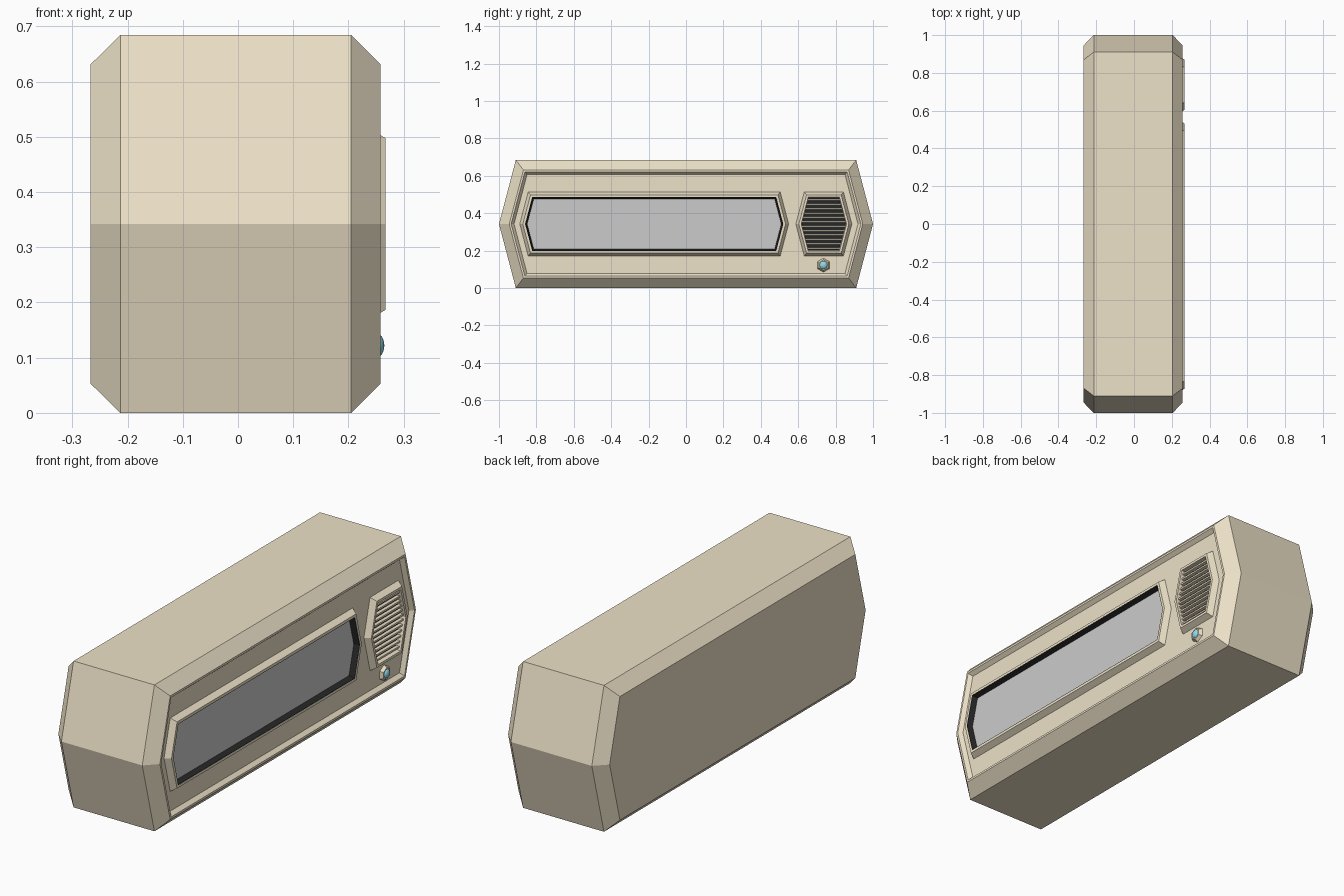
import bpy, bmesh, math
from mathutils import Matrix

if "Cube" in bpy.data.objects:
    bpy.data.objects.remove(bpy.data.objects["Cube"])

K = 0.263                      # lean of the pointed ends
MID = 0.342                    # mid height
PANEL = 0.24                   # depth of the recessed face
FRONT = 0.267                  # front of the raised frames


def material(name, rgb):
    m = bpy.data.materials.new(name)
    m.diffuse_color = (*rgb, 1)
    m.use_nodes = True
    m.node_tree.nodes["Principled BSDF"].inputs["Base Color"].default_value = m.diffuse_color
    return m


TAN = material("tan_plastic", (0.85, 0.76, 0.58))
BLACK = material("black", (0.02, 0.02, 0.02))
TEAL = material("teal", (0.28, 0.70, 0.80))


def finish(bm, name, mat):
    bmesh.ops.recalc_face_normals(bm, faces=bm.faces)
    me = bpy.data.meshes.new(name)
    bm.to_mesh(me)
    bm.free()
    ob = bpy.data.objects.new(name, me)
    bpy.context.collection.objects.link(ob)
    if mat:
        me.materials.append(mat)
    return ob


def hexagon(yc, tip, half, inset):
    """Long hexagon with pointed ends, offset inwards by inset."""
    t, h = tip - inset * math.hypot(1, K), half - inset
    c = t - K * h
    return [(yc + a, MID + b) for a, b in
            ((-t, 0), (-c, -h), (c, -h), (t, 0), (c, h), (-c, h))]


def loft(name, shape, rings, mat, closed=False):
    """Skin hexagons given as (inset, x); closed makes a hollow frame."""
    bm = bmesh.new()
    loops = [[bm.verts.new((x, y, z)) for y, z in hexagon(*shape, inset)]
             for inset, x in rings]
    pairs = list(zip(loops, loops[1:]))
    if closed:
        pairs.append((loops[-1], loops[0]))
    else:
        bm.faces.new(loops[0])
        bm.faces.new(loops[-1])
    for a, b in pairs:
        for i in range(6):
            j = (i + 1) % 6
            bm.faces.new((a[i], a[j], b[j], b[i]))
    return finish(bm, name, mat)


# Case with chamfered front and back and a recessed face
loft("case", (0, 1.0, MID), [(0.053, -FRONT), (0, -0.213), (0, 0.205), (0.053, 0.258),
                             (0.063, 0.258), (0.078, PANEL)], TAN)

# Raised frames around screen and speaker
SCREEN = (-0.17, 0.72, 0.1725)
SPEAKER = (0.737, 0.151, 0.1725)
FRAME = [(0, PANEL - 0.002), (0.017, FRONT), (0.029, FRONT), (0.033, PANEL - 0.002)]
loft("screen_frame", SCREEN, FRAME, TAN, True)
loft("speaker_frame", SPEAKER, FRAME, TAN, True)

# Black gasket lining the screen opening, and the screen
loft("screen_gasket", SCREEN, [(0.028, PANEL), (0.029, 0.2665), (0.031, 0.2665), (0.040, PANEL)],
     BLACK, True)
loft("screen", SCREEN, [(0.035, PANEL - 0.002), (0.035, PANEL + 0.002)], None)

# Speaker backing and slats
loft("speaker_backing", SPEAKER, [(0.03, PANEL - 0.002), (0.03, PANEL + 0.002)], BLACK)
bm = bmesh.new()
COUNT, HALF = 12, 0.140
for i in range(COUNT):
    dz = HALF * (2 * (i + 0.5) / COUNT - 1)
    width = 2 * (0.120 - K * abs(dz))
    bmesh.ops.create_cube(bm, size=1, matrix=Matrix.Translation((0.249, SPEAKER[0], MID + dz))
                          @ Matrix.Diagonal((0.018, width, 0.008, 1)))
finish(bm, "speaker_slats", TAN)

# Indicator lamp: six-sided collar and smooth dome
LY, LZ = 0.735, 0.122
bm = bmesh.new()
bmesh.ops.create_cone(bm, cap_ends=True, segments=6, radius1=0.038, radius2=0.028, depth=0.016,
                      matrix=Matrix.Translation((0.247, LY, LZ)) @ Matrix.Rotation(math.pi / 2, 4, 'Y')
                      @ Matrix.Rotation(math.pi / 6 * 3, 4, 'Z'))
finish(bm, "lamp_collar", TAN)
bm = bmesh.new()
bmesh.ops.create_uvsphere(bm, u_segments=20, v_segments=12, radius=0.022,
                          matrix=Matrix.Translation((0.25, LY, LZ)) @ Matrix.Diagonal((0.68, 1, 1, 1)))
for f in bm.faces:
    f.smooth = True
finish(bm, "lamp_dome", TEAL)
